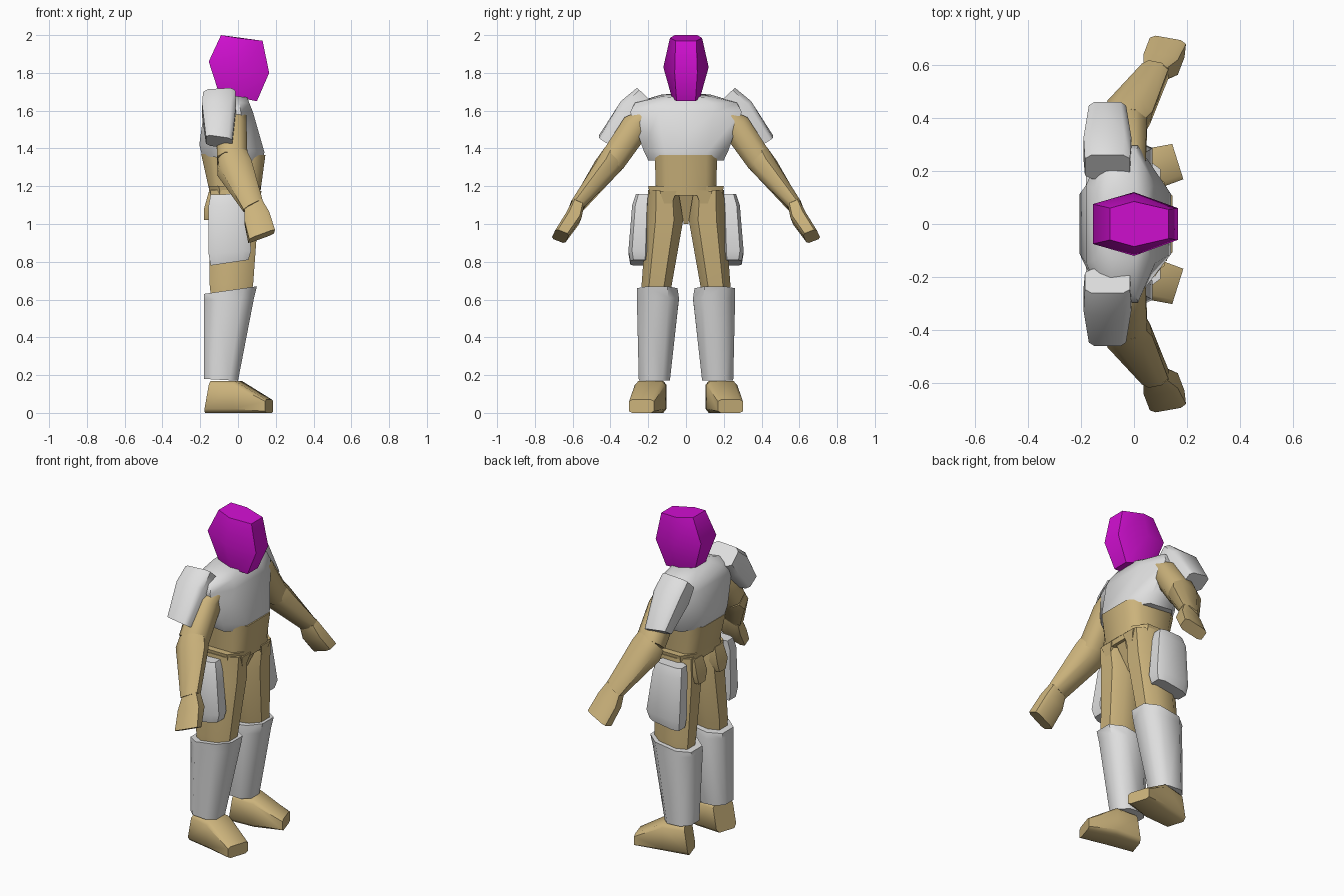
import bpy, bmesh, math
from mathutils import Vector as V


def material(name, colour):
    m = bpy.data.materials.new(name)
    m.diffuse_color = (*colour, 1)
    return m


TAN = material("tan cloth", (0.60, 0.45, 0.20))
GREY = material("pale grey armour", (0.74, 0.74, 0.74))
MAGENTA = material("magenta helmet", (0.65, 0.005, 0.65))


def ring(c, u, v, cut=0.5):
    """Chamfered rectangle about c with half axes u and v; cut=0 gives four corners."""
    c, u, v = V(c), V(u), V(v)
    k = 1 - cut
    if cut == 0:
        pts = [(1, 1), (-1, 1), (-1, -1), (1, -1)]
    else:
        pts = [(1, k), (k, 1), (-k, 1), (-1, k), (-1, -k), (-k, -1), (k, -1), (1, -k)]
    return [c + u * a + v * b for a, b in pts]


def level(x0, x1, y0, y1, z0, z1=None, cut=0.5):
    """Ring spanning x0..x1 and y0..y1, sloping from z0 at the back to z1 in front."""
    z1 = z0 if z1 is None else z1
    return ring(((x0 + x1) / 2, (y0 + y1) / 2, (z0 + z1) / 2),
                ((x1 - x0) / 2, 0, (z1 - z0) / 2), (0, (y1 - y0) / 2, 0), cut)


def loft(name, rings, mat, angle=50):
    bm = bmesh.new()
    rows = [[bm.verts.new(p) for p in r] for r in rings]
    n = len(rows[0])
    for a, b in zip(rows, rows[1:]):
        for i in range(n):
            bm.faces.new((a[i], a[(i + 1) % n], b[(i + 1) % n], b[i]))
    bm.faces.new(rows[0])
    bm.faces.new(rows[-1])
    bmesh.ops.recalc_face_normals(bm, faces=bm.faces)
    me = bpy.data.meshes.new(name)
    bm.to_mesh(me)
    bm.free()
    me.materials.append(mat)
    ob = bpy.data.objects.new(name, me)
    bpy.context.collection.objects.link(ob)
    bpy.ops.object.select_all(action='DESELECT')
    ob.select_set(True)
    bpy.context.view_layer.objects.active = ob
    bpy.ops.object.shade_smooth_by_angle(angle=math.radians(angle))


def pair(name, rings, mat, angle=50):
    for side, s in (("left", 1), ("right", -1)):
        loft(f"{side}_{name}", [[V((p.x, p.y * s, p.z)) for p in r] for r in rings], mat, angle)


def hexagon(xb, xf, wb, wm, wf, zb, zf):
    """Six-sided helmet ring: back, middle and front half widths."""
    zm = (zb + zf) / 2
    return [V(p) for p in ((xb, -wb, zb), (0, -wm, zm), (xf, -wf, zf),
                           (xf, wf, zf), (0, wm, zm), (xb, wb, zb))]


# Helmet
loft("helmet", [hexagon(-0.10, 0.10, 0.05, 0.075, 0.05, 1.69, 1.65),
                hexagon(-0.155, 0.165, 0.075, 0.12, 0.06, 1.86, 1.80),
                hexagon(-0.09, 0.13, 0.06, 0.085, 0.055, 2.00, 1.97)], MAGENTA)

# Torso armour, abdomen and belt
loft("chest_armour", [level(-0.19, 0.13, -0.20, 0.20, 1.36, 1.33),
                      level(-0.205, 0.14, -0.225, 0.225, 1.42, 1.38),
                      level(-0.18, 0.08, -0.295, 0.295, 1.60, 1.59),
                      level(-0.15, 0.06, -0.27, 0.27, 1.645, 1.64),
                      level(-0.12, 0.05, -0.13, 0.13, 1.69, 1.67)], GREY)
loft("abdomen", [level(-0.155, 0.12, -0.16, 0.16, 1.19, 1.18, 0.35),
                 level(-0.195, 0.145, -0.165, 0.165, 1.37, 1.365, 0.35)], TAN)
loft("belt", [level(-0.15, 0.115, -0.19, 0.19, 1.15, cut=0.4),
              level(-0.155, 0.12, -0.20, 0.20, 1.20, cut=0.4)], TAN)
loft("crotch", [level(-0.05, 0.03, -0.012, 0.012, 1.0, cut=0),
                level(-0.13, 0.105, -0.04, 0.04, 1.17, cut=0)], TAN)

# Hanging flaps below the belt and rear pouches
pair("front_flap", [level(0.09, 0.10, 0.092, 0.098, 1.06, cut=0),
                    level(0.10, 0.125, 0.05, 0.14, 1.175, cut=0)], TAN)
pair("rear_pouch", [level(-0.18, -0.12, 0.07, 0.13, 1.02, cut=0),
                    level(-0.18, -0.12, 0.05, 0.15, 1.08, cut=0),
                    level(-0.155, -0.12, 0.06, 0.14, 1.17, cut=0)], TAN)

# Legs
pair("thigh", [level(-0.14, 0.06, 0.09, 0.23, 0.58),
               level(-0.15, 0.08, 0.075, 0.235, 0.68),
               level(-0.15, 0.105, 0.015, 0.21, 1.02),
               level(-0.145, 0.115, 0.03, 0.20, 1.18)], TAN)
pair("thigh_plate", [level(-0.145, 0.055, 0.20, 0.295, 0.78, 0.81, 0.35),
                     level(-0.155, 0.07, 0.195, 0.305, 0.84, 0.86, 0.35),
                     level(-0.155, 0.04, 0.19, 0.285, 1.10, 1.10, 0.35),
                     level(-0.145, 0.02, 0.185, 0.265, 1.155, 1.16, 0.35)], GREY)
pair("shin_armour", [level(-0.18, 0.00, 0.085, 0.25, 0.18, 0.17),
                     level(-0.18, 0.085, 0.037, 0.26, 0.60, 0.61),
                     level(-0.18, 0.10, 0.045, 0.26, 0.63, 0.67)], GREY)

# Feet, turned slightly outward
across = V((-0.30, 0.95, 0))
pair("foot", [ring((-0.145, 0.17, 0.085), across * 0.07, (0.015, 0, 0.085), 0.25),
              ring((0.0, 0.19, 0.085), across * 0.085, (0, 0, 0.085), 0.25),
              ring((0.165, 0.235, 0.035), across * 0.07, (0, 0, 0.035), 0.25)], TAN)

# Arms
pair("upper_arm", [ring((-0.02, 0.225, 1.555), (0.06, 0, 0), (0.01, 0.03, 0.04)),
                   ring((-0.035, 0.27, 1.51), (0.08, 0, 0), (0, 0.055, 0.055)),
                   ring((-0.03, 0.39, 1.335), (0.08, 0, 0), (0, 0.055, 0.045))], TAN)
pair("forearm", [ring((-0.03, 0.385, 1.345), (0.075, -0.01, 0.02), (0, 0.05, 0.05)),
                 ring((-0.02, 0.42, 1.30), (0.085, -0.02, 0.02), (0.01, 0.05, 0.045)),
                 ring((0.08, 0.577, 1.095), (0.05, -0.01, 0.025), (0, 0.035, 0.015))], TAN)
pair("hand", [ring((0.08, 0.572, 1.10), (0.045, -0.005, 0.025), (0, 0.03, 0.012), 0.3),
              ring((0.10, 0.60, 1.03), (0.065, -0.01, 0.025), (0, 0.04, 0.015), 0.3),
              ring((0.125, 0.665, 0.935), (0.068, -0.012, 0.025), (0.004, 0.036, 0.014), 0.3)], TAN)

# Shoulder armour, sloping down and outward
pair("shoulder_pad", [ring((-0.10, 0.215, 1.675), (0.085, 0, 0.005), (0, 0.045, 0.042), 0.3),
                      ring((-0.10, 0.285, 1.60), (0.09, 0, 0), (0, 0.06, 0.05), 0.3),
                      ring((-0.10, 0.415, 1.435), (0.07, 0, -0.01), (0, 0.045, 0.028), 0.3)], GREY)
